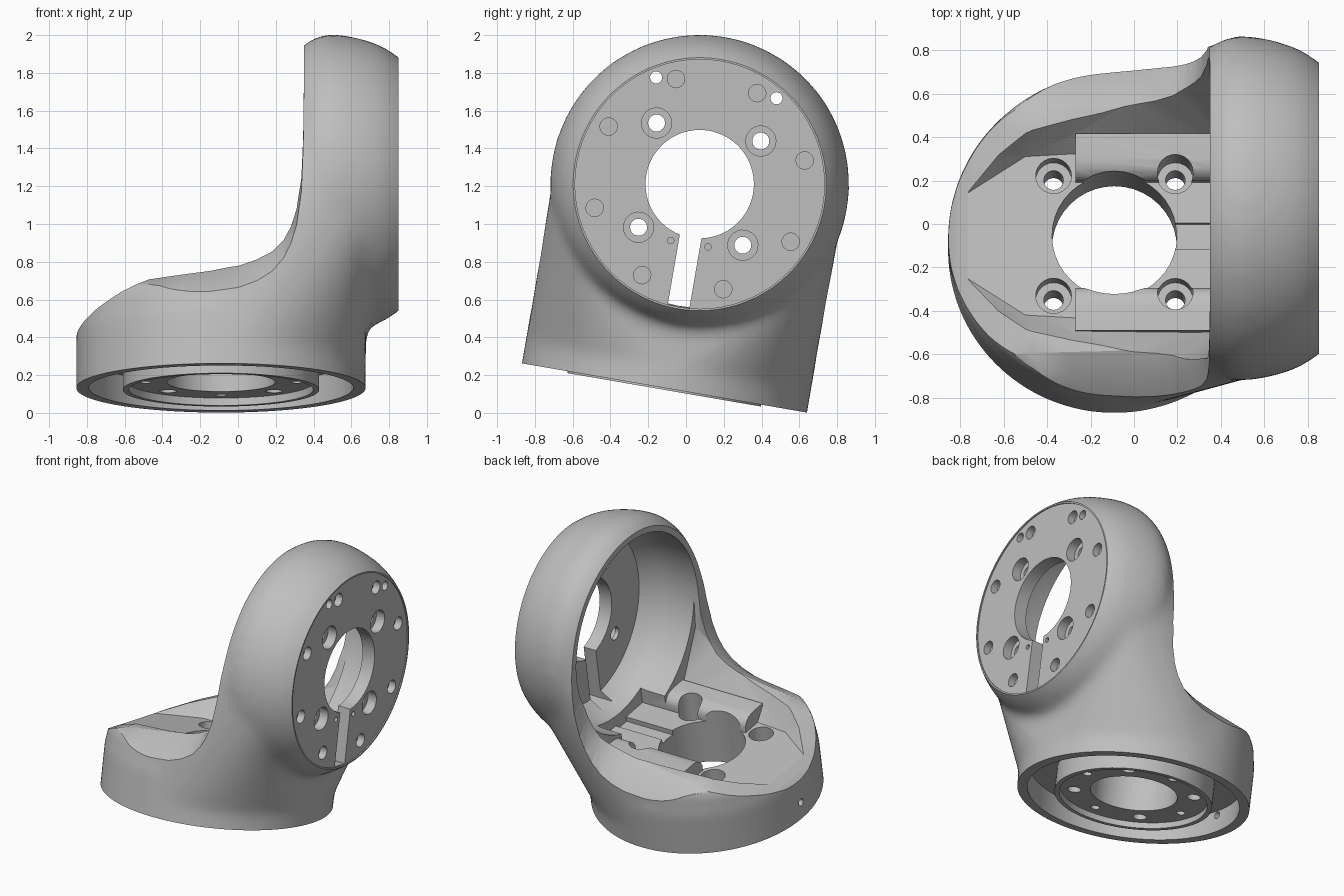
import bpy, bmesh, math
from mathutils import Matrix, Vector

if "Cube" in bpy.data.objects:
    bpy.data.objects.remove(bpy.data.objects["Cube"])

BX = -0.09          # base axis x
CZ = 1.095          # barrel axis height
TILT = Matrix.Translation((0, -0.114, 0.132)) @ Matrix.Rotation(math.radians(-9.8), 4, 'X')

grey = bpy.data.materials.new("cast_grey")
grey.diffuse_color = (0.52, 0.52, 0.52, 1)
grey.use_nodes = True
grey.node_tree.nodes["Principled BSDF"].inputs["Base Color"].default_value = grey.diffuse_color


def obj_from(bm, name):
    bmesh.ops.recalc_face_normals(bm, faces=bm.faces)
    me = bpy.data.meshes.new(name)
    bm.to_mesh(me)
    bm.free()
    ob = bpy.data.objects.new(name, me)
    bpy.context.collection.objects.link(ob)
    return ob


def ring(c, r, axis, n=72):
    pts = []
    for i in range(n):
        a = math.tau * i / n
        p, q = r * math.cos(a), r * math.sin(a)
        pts.append(Vector(c) + (Vector((p, q, 0)) if axis == 'Z' else Vector((0, p, q))))
    return pts


def hull(name, pts):
    bm = bmesh.new()
    for p in pts:
        bm.verts.new(p)
    res = bmesh.ops.convex_hull(bm, input=bm.verts)
    junk = {g for g in res["geom_interior"] + res["geom_unused"] if isinstance(g, bmesh.types.BMVert)}
    bmesh.ops.delete(bm, geom=list(junk), context='VERTS')
    bmesh.ops.dissolve_limit(bm, angle_limit=0.002, verts=bm.verts, edges=bm.edges)
    return obj_from(bm, name)


def loft(bm, loops):
    rows = [[bm.verts.new(p) for p in loop] for loop in loops]
    n = len(rows[0])
    for a, b in zip(rows, rows[1:]):
        for i in range(n):
            bm.faces.new((a[i], a[(i + 1) % n], b[(i + 1) % n], b[i]))
    bm.faces.new(rows[0])
    bm.faces.new(rows[-1])


def pins(name, axis, specs, n=24):
    """Cylinders: each spec is (a, b, radius, start, end) along the axis."""
    bm = bmesh.new()
    for a, b, r, s, e in specs:
        loft(bm, [ring((a, b, h) if axis == 'Z' else (h, a, b), r, axis, n) for h in (s, e)])
    return obj_from(bm, name)


def box(name, x0, x1, y0, y1, z0, z1):
    return hull(name, [(x, y, z) for x in (x0, x1) for y in (y0, y1) for z in (z0, z1)])


def apply(ob, m):
    bpy.context.view_layer.objects.active = ob
    bpy.ops.object.modifier_apply(modifier=m.name)


def combine(target, tool, op='DIFFERENCE'):
    m = target.modifiers.new("bool", 'BOOLEAN')
    m.object, m.operation, m.solver = tool, op, 'EXACT'
    apply(target, m)
    bpy.data.objects.remove(tool)


# Outer casting: round foot, neck and upright barrel, melted together with soft fillets
barrel = [(0.3, 0.69), (0.33, 0.72), (0.36, 0.745), (0.41, 0.777), (0.47, 0.793), (0.54, 0.791), (0.61, 0.779),
          (0.68, 0.761), (0.75, 0.736), (0.81, 0.702), (0.85, 0.672), (0.92, 0.615)]
pts = ring((BX, 0, 0.1), 0.764, 'Z')
for p in ring((BX, 0, 0), 0.752, 'Z'):
    t = min(1, max(0, (p.x - 0.1) / 0.4))
    pts.append(p + Vector((0, 0, 0.42 - 0.12 * t)))
for x, r in barrel[:8]:
    pts += ring((x, 0, CZ), r - 0.02, 'X')
body = hull("bracket_body", pts)
combine(body, pins("foot", 'Z', [(BX, 0, 0.767, -0.12, 0.32)], 72), 'UNION')
combine(body, hull("barrel", [p for x, r in barrel for p in ring((x, 0, CZ), r, 'X')]), 'UNION')
m = body.modifiers.new("melt", 'REMESH')
m.mode, m.voxel_size = 'VOXEL', 0.028
apply(body, m)
m = body.modifiers.new("soften", 'SMOOTH')
m.factor, m.iterations = 0.5, 14
apply(body, m)
combine(body, box("foot_trim", -2, 2, -2, 2, -1, 0))
combine(body, box("face_trim", 0.85, 2, -2, 2, -1, 3))

# Sweeping open side, with the lip rolling down outwards
profile = [(-1.2, 0.2), (-0.87, 0.27), (-0.82, 0.315), (-0.75, 0.36), (-0.62, 0.425), (-0.47, 0.485),
           (-0.3, 0.51), (-0.15, 0.53), (0, 0.56), (0.1, 0.6), (0.18, 0.65), (0.24, 0.72),
           (0.28, 0.8), (0.31, 0.9), (0.335, 1.08), (0.345, 1.3), (0.35, 1.6), (0.35, 2.3), (-1.2, 2.3)]
bm = bmesh.new()
loft(bm, [[(x, u, z - d) for x, z in profile]
          for u, d in ((-1.2, 0.2), (-0.79, 0.18), (-0.67, 0.06), (-0.57, 0),
                       (0.57, 0), (0.67, 0.06), (0.79, 0.18), (1.2, 0.2))])
combine(body, obj_from(bm, "side_cut"))

# Trough above the foot, rising into the barrel
trough = []
for s in (-1, 1):
    trough += [(x, s * u, z) for x, u, z in (
        (-0.92, 0.1, 0.35), (-0.5, 0.37, 0.35), (0.37, 0.42, 0.35), (-0.92, 0.2, 0.5), (-0.75, 0.36, 0.5),
        (-0.5, 0.49, 0.52), (-0.25, 0.54, 0.54), (0, 0.58, 0.56), (0.2, 0.625, 0.66), (0.37, 0.66, 0.75))]
trough += ring((0.37, 0, CZ), 0.688, 'X')
combine(body, hull("trough_cut", trough))
bore = [(0.3, 0.692), (0.52, 0.69), (0.6, 0.675), (0.67, 0.65), (0.745, 0.6)]
combine(body, hull("barrel_bore", [p for x, r in bore for p in ring((x, 0, CZ), r, 'X')]))

# Rounded banks either side of a central floor channel, with a cable groove
for s in (-1, 1):
    section = [(0.25, 0.2), (0.25, 0.39), (0.265, 0.42), (0.295, 0.445), (0.34, 0.455), (0.46, 0.455), (0.46, 0.2)]
    combine(body, hull("floor_bank", [(x, s * u, z) for x in (-0.27, 0.5) for u, z in section]), 'UNION')
combine(body, box("floor_channel", -0.27, 0.56, -0.25, 0.25, 0.345, 0.6))
combine(body, box("floor_groove", 0.1, 0.56, -0.06, 0.06, 0.31, 0.6))

# Underside: ring recess, mounting boss and its sunk face
combine(body, pins("foot_recess", 'Z', [(BX, 0, 0.7, -0.1, 0.15)], 72))
combine(body, pins("foot_boss", 'Z', [(BX, 0, 0.52, -0.01, 0.2)], 72), 'UNION')
combine(body, pins("boss_recess", 'Z', [(BX, 0, 0.488, -0.1, 0.03)], 72))

# Central openings and the slot in the end plate
combine(body, pins("foot_hole", 'Z', [(BX, 0, 0.287, -0.1, 0.7)], 40))
combine(body, pins("plate_inset", 'X', [(0, CZ, 0.66, 0.842, 0.95)], 72))
combine(body, pins("plate_hole", 'X', [(0, CZ, 0.287, 0.65, 0.95)], 64))
combine(body, box("plate_slot", 0.66, 0.95, -0.058, 0.058, 0.44, CZ - 0.2))

# Screw holes, the same square pattern on foot and plate
square = [(a, b) for a in (-0.28, 0.28) for b in (-0.28, 0.28)]
combine(body, pins("foot_screws", 'Z', [(BX + a, b, 0.045, -0.1, 0.7) for a, b in square]))
combine(body, pins("foot_bores", 'Z', [(BX + a, b, 0.082, 0.23, 0.7) for a, b in square]))
combine(body, pins("plate_bores", 'X', [(a, CZ + b, 0.08, 0.775, 0.95) for a, b in square]))


def polar(r, deg):
    a = math.radians(deg)
    return r * math.cos(a), r * math.sin(a)


holes = [(a, CZ + b, 0.045, 0.65, 0.95) for a, b in square]
for k in range(8):
    a, b = polar(0.57, 22.5 + 45 * k)
    holes.append((a, CZ + b, 0.046, 0.79, 0.95))
for d in (58, 122):
    a, b = polar(0.61, d)
    holes.append((a, CZ + b, 0.032, 0.6, 0.95))
holes += [(s * 0.1, CZ - 0.32, 0.017, 0.8, 0.95) for s in (-1, 1)]
combine(body, pins("plate_holes", 'X', holes))
foot_dowels = []
for k in range(4):
    a, b = polar(0.4, 90 * k)
    foot_dowels.append((BX + a, b, 0.03, -0.1, 0.1))
combine(body, pins("foot_dowels", 'Z', foot_dowels))
combine(body, pins("rim_screw", 'X', [(0, 0.12, 0.025, -0.95, -0.7)]))

# Lean the part and finish
body.data.transform(TILT)
body.data.materials.clear()
body.data.materials.append(grey)
for p in body.data.polygons:
    p.material_index = 0
bpy.context.view_layer.objects.active = body
body.select_set(True)
bpy.ops.object.shade_smooth_by_angle(angle=math.radians(30))
